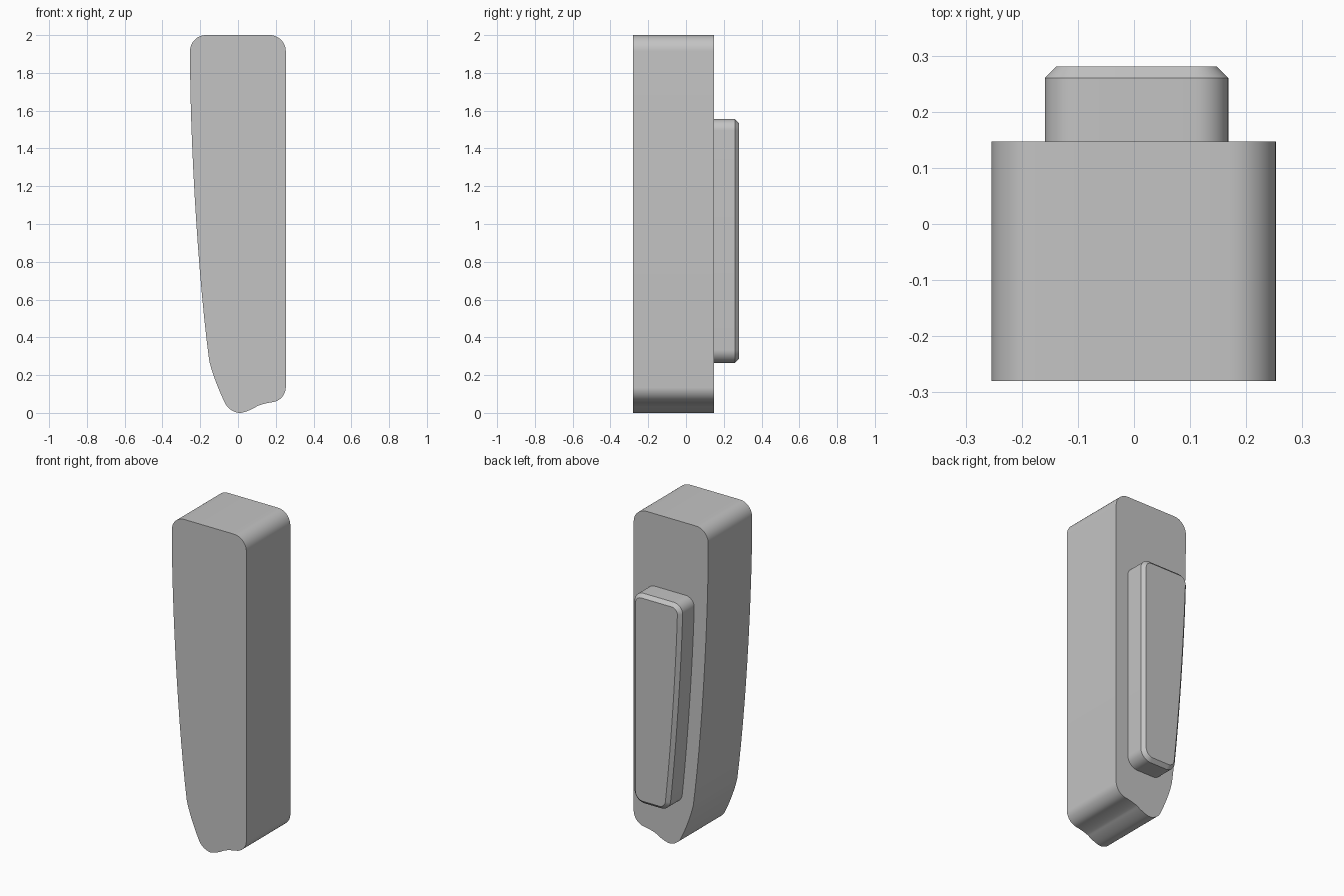
import bpy
import bmesh
import math
from mathutils import Vector
from mathutils.geometry import interpolate_bezier

cube = bpy.data.objects.get("Cube")
if cube:
    bpy.data.objects.remove(cube, do_unlink=True)

grey = bpy.data.materials.new("plain grey")
grey.use_nodes = True
colour = (0.55, 0.55, 0.55, 1)
grey.diffuse_color = colour
grey.node_tree.nodes["Principled BSDF"].inputs["Base Color"].default_value = colour


def outline(bends, y):
    """Join bends (start, corner, end) in the XZ plane into a closed loop."""
    points = []
    for bend in bends:
        start, corner, end = [Vector((x, y, z)) for x, z in bend]
        curve = interpolate_bezier(start, start.lerp(corner, 0.552),
                                   end.lerp(corner, 0.552), end, 14)
        for p in curve:
            if not points or (p - points[-1]).length > 1e-4:
                points.append(p)
    if (points[0] - points[-1]).length < 1e-4:
        points.pop()
    return points


def slab(name, bends, y_front, y_back, chamfer=0):
    """Extrude an outline backwards, with an optional chamfer on the back."""
    bm = bmesh.new()
    face = bm.faces.new([bm.verts.new(p) for p in outline(bends, y_front)])
    result = bmesh.ops.extrude_face_region(bm, geom=[face], use_keep_orig=True)
    moved = [g for g in result["geom"] if isinstance(g, bmesh.types.BMVert)]
    bmesh.ops.translate(bm, verts=moved, vec=(0, y_back - chamfer - y_front, 0))
    bmesh.ops.recalc_face_normals(bm, faces=bm.faces)
    if chamfer:
        back = max(bm.faces, key=lambda f: f.calc_center_median().y)
        bmesh.ops.inset_region(bm, faces=[back], thickness=chamfer,
                               depth=chamfer, use_even_offset=True)
    mesh = bpy.data.meshes.new(name)
    bm.to_mesh(mesh)
    bm.free()
    mesh.materials.append(grey)
    obj = bpy.data.objects.new(name, mesh)
    bpy.context.collection.objects.link(obj)
    bpy.ops.object.select_all(action="DESELECT")
    obj.select_set(True)
    bpy.context.view_layer.objects.active = obj
    bpy.ops.object.shade_smooth_by_angle(angle=math.radians(30))
    return obj


# Main body: straight on one side, bowed on the other, wavy foot
slab("body", [
    ((0.253, 1.915), (0.253, 2), (0.168, 2)),
    ((-0.17, 2), (-0.254, 2), (-0.254, 1.915)),
    ((-0.254, 1.915), (-0.256, 1.05), (-0.153, 0.28)),
    ((-0.153, 0.28), (-0.13, 0.17), (-0.065, 0.045)),
    ((-0.065, 0.045), (-0.04, 0), (0.01, 0)),
    ((0.01, 0), (0.045, 0), (0.1, 0.035)),
    ((0.1, 0.035), (0.13, 0.05), (0.19, 0.058)),
    ((0.19, 0.058), (0.253, 0.07), (0.253, 0.135)),
], -0.28, 0.147)

# Raised pad on the back, following the body's taper
slab("back_pad", [
    ((0.168, 1.495), (0.168, 1.555), (0.108, 1.555)),
    ((-0.1, 1.555), (-0.16, 1.555), (-0.159, 1.495)),
    ((-0.159, 1.495), (-0.142, 0.9), (-0.077, 0.32)),
    ((-0.077, 0.32), (-0.07, 0.265), (-0.015, 0.265)),
    ((0.098, 0.265), (0.168, 0.265), (0.168, 0.335)),
], 0.147, 0.281, chamfer=0.021)
